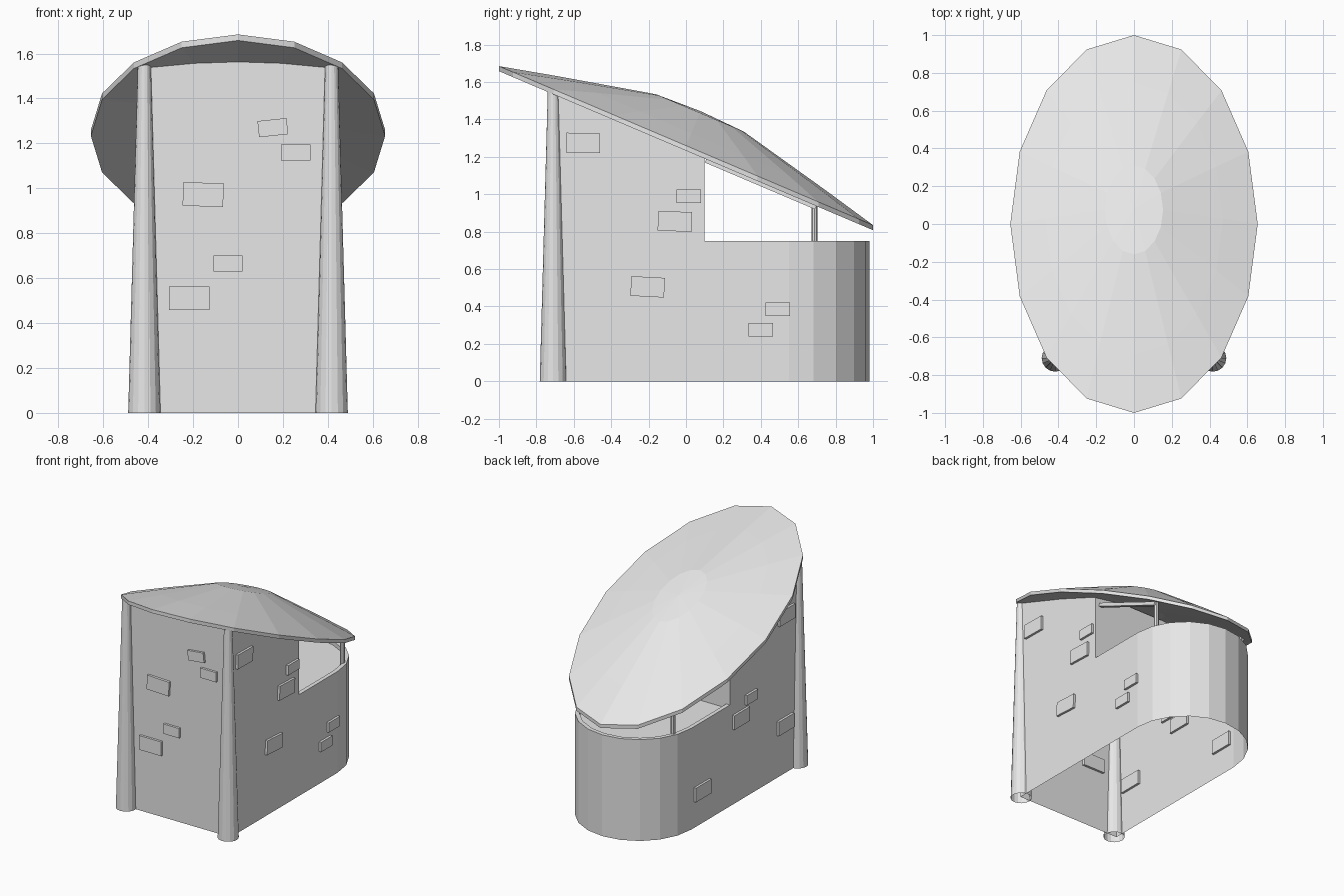
import bpy
import bmesh
from math import sin, cos, pi, atan, radians
from mathutils import Matrix, Vector

if "Cube" in bpy.data.objects:
    bpy.data.objects.remove(bpy.data.objects["Cube"], do_unlink=True)

grey = bpy.data.materials.new("pale_grey")
grey.use_nodes = True
grey.diffuse_color = (0.8, 0.8, 0.8, 1)
grey.node_tree.nodes["Principled BSDF"].inputs["Base Color"].default_value = (0.8, 0.8, 0.8, 1)

SLOPE = 0.425
TILT = atan(SLOPE)
HALF_W, FRONT, STEP, ARC_Y = 0.43, -0.70, 0.10, 0.55
PARAPET, FLOOR, RIM = 0.75, 0.72, 0.03


def finish(name, bm, recalc=True):
    if recalc:
        bmesh.ops.recalc_face_normals(bm, faces=bm.faces)
    mesh = bpy.data.meshes.new(name)
    bm.to_mesh(mesh)
    bm.free()
    mesh.materials.append(grey)
    obj = bpy.data.objects.new(name, mesh)
    bpy.context.collection.objects.link(obj)
    return obj


def box(name, centre, size, rot=Matrix()):
    bm = bmesh.new()
    bmesh.ops.create_cube(bm, size=1, matrix=Matrix.Translation(centre) @ rot @ Matrix.Diagonal((*size, 1)))
    return finish(name, bm)


def roof_line(y):
    return 1.26 - SLOPE * y


# Tilted oval roof: a shallow faceted dome with a flatter underside
def make_roof(segments=16):
    bm = bmesh.new()

    def place(r, h, a, drop):
        v = r * sin(a) / cos(TILT)
        return bm.verts.new((0.655 * r * cos(a), v * cos(TILT) + h * sin(TILT),
                             1.26 - v * sin(TILT) + h * cos(TILT) - drop))

    def ring(r, h, drop):
        return [place(r, h, 2 * pi * i / segments, drop) for i in range(segments)]

    profile = [(0.235, 0.19), (0.72, 0.072), (1, 0)]
    top = [ring(r, h, 0) for r, h in profile]
    bottom = [ring(r, h * 0.4, 0.027) for r, h in reversed(profile)]
    rings = top + bottom
    peak, hollow = place(0, 0.2, 0, 0), place(0, 0.08, 0, 0.027)
    for i in range(segments):
        j = (i + 1) % segments
        bm.faces.new((peak, rings[0][i], rings[0][j]))
        bm.faces.new((hollow, rings[-1][j], rings[-1][i]))
        for a, b in zip(rings, rings[1:]):
            bm.faces.new((a[i], b[i], b[j], a[j]))
    finish("roof", bm)


make_roof()


# U-shaped plan of the low rounded back
def plan(inset):
    r = HALF_W - inset
    arc = [(r * cos(pi * i / 10), ARC_Y + r * sin(pi * i / 10)) for i in range(11)]
    return [(r, STEP)] + arc + [(-r, STEP)]


# Thin outer walls, open underneath
bm = bmesh.new()
front_top, step_top = roof_line(FRONT) + 0.008, roof_line(STEP) + 0.05


def face(*points):
    bm.faces.new([bm.verts.new(p) for p in points])


face((-HALF_W, FRONT, 0), (HALF_W, FRONT, 0), (HALF_W, FRONT, front_top), (-HALF_W, FRONT, front_top))
for x in (HALF_W, -HALF_W):
    side = [(FRONT, 0), (ARC_Y, 0), (ARC_Y, PARAPET), (STEP, PARAPET), (STEP, step_top), (FRONT, front_top)]
    points = [(x, y, z) for y, z in side]
    face(*(points if x > 0 else reversed(points)))
outer = plan(0)
for (ax, ay), (bx, by) in list(zip(outer, outer[1:]))[1:-1]:
    face((ax, ay, 0), (bx, by, 0), (bx, by, PARAPET), (ax, ay, PARAPET))
bmesh.ops.remove_doubles(bm, verts=bm.verts, dist=0.0001)
finish("outer_walls", bm, recalc=False)

# Parapet rim and its inner face
bm = bmesh.new()
inner = plan(RIM)
for (a, b), (c, d) in zip(zip(outer, outer[1:]), zip(inner, inner[1:])):
    face((*a, PARAPET), (*b, PARAPET), (*d, PARAPET), (*c, PARAPET))
    face((*c, PARAPET), (*d, PARAPET), (*d, FLOOR), (*c, FLOOR))
bmesh.ops.remove_doubles(bm, verts=bm.verts, dist=0.0001)
finish("parapet_rim", bm, recalc=False)

# Terrace floor and the wall closing the tall room behind it
bm = bmesh.new()
face(*[(*p, FLOOR) for p in inner])
finish("terrace_floor", bm, recalc=False)
bm = bmesh.new()
face((HALF_W, STEP, FLOOR), (-HALF_W, STEP, FLOOR), (-HALF_W, STEP, step_top), (HALF_W, STEP, step_top))
finish("terrace_wall", bm, recalc=False)

# Paired columns, posts and beams
for side, x in (("left", 1), ("right", -1)):
    bm = bmesh.new()
    bmesh.ops.create_cone(bm, cap_ends=False, segments=16, radius1=0.072, radius2=0.029, depth=1.555,
                          matrix=Matrix.Translation((0.417 * x, -0.71, 1.555 / 2)))
    finish(side + "_column", bm)

    bm = bmesh.new()
    bmesh.ops.create_cone(bm, cap_ends=True, segments=8, radius1=0.016, radius2=0.016, depth=0.23,
                          matrix=Matrix.Translation((0.375 * x, 0.687, FLOOR + 0.115)))
    finish(side + "_post", bm)

    box(side + "_beam", (0.385 * x, 0.4, roof_line(0.4) - 0.034), (0.03, 0.64, 0.025),
        Matrix.Rotation(-TILT, 4, "X"))

# Raised bricks: along, height, large or small, tilt in degrees
LARGE, SMALL = (0.18, 0.105), (0.13, 0.072)
front_bricks = [(0.155, 1.27, SMALL, -6), (0.257, 1.16, SMALL, 0), (-0.155, 0.972, LARGE, 2),
                (-0.045, 0.665, SMALL, 0), (-0.217, 0.51, LARGE, 0)]
left_bricks = [(-0.55, 1.275, LARGE, 1), (0.015, 0.99, SMALL, 0), (-0.06, 0.855, LARGE, 2),
               (-0.205, 0.505, LARGE, 3), (0.49, 0.385, SMALL, 0), (0.4, 0.275, SMALL, 0)]
right_bricks = [(0.43, 0.246, LARGE, 0), (-0.02, 0.61, LARGE, 0), (-0.14, 0.72, SMALL, 0),
                (-0.54, 0.365, LARGE, 0), (-0.55, 1.17, LARGE, 0)]
for along, z, (w, h), tilt in front_bricks:
    box("front_brick", (along, FRONT, z), (w, 0.034, h), Matrix.Rotation(radians(tilt), 4, "Y"))
for x, bricks in ((HALF_W, left_bricks), (-HALF_W, right_bricks)):
    for along, z, (w, h), tilt in bricks:
        box("side_brick", (x, along, z), (0.034, w, h), Matrix.Rotation(radians(-tilt), 4, "X"))
